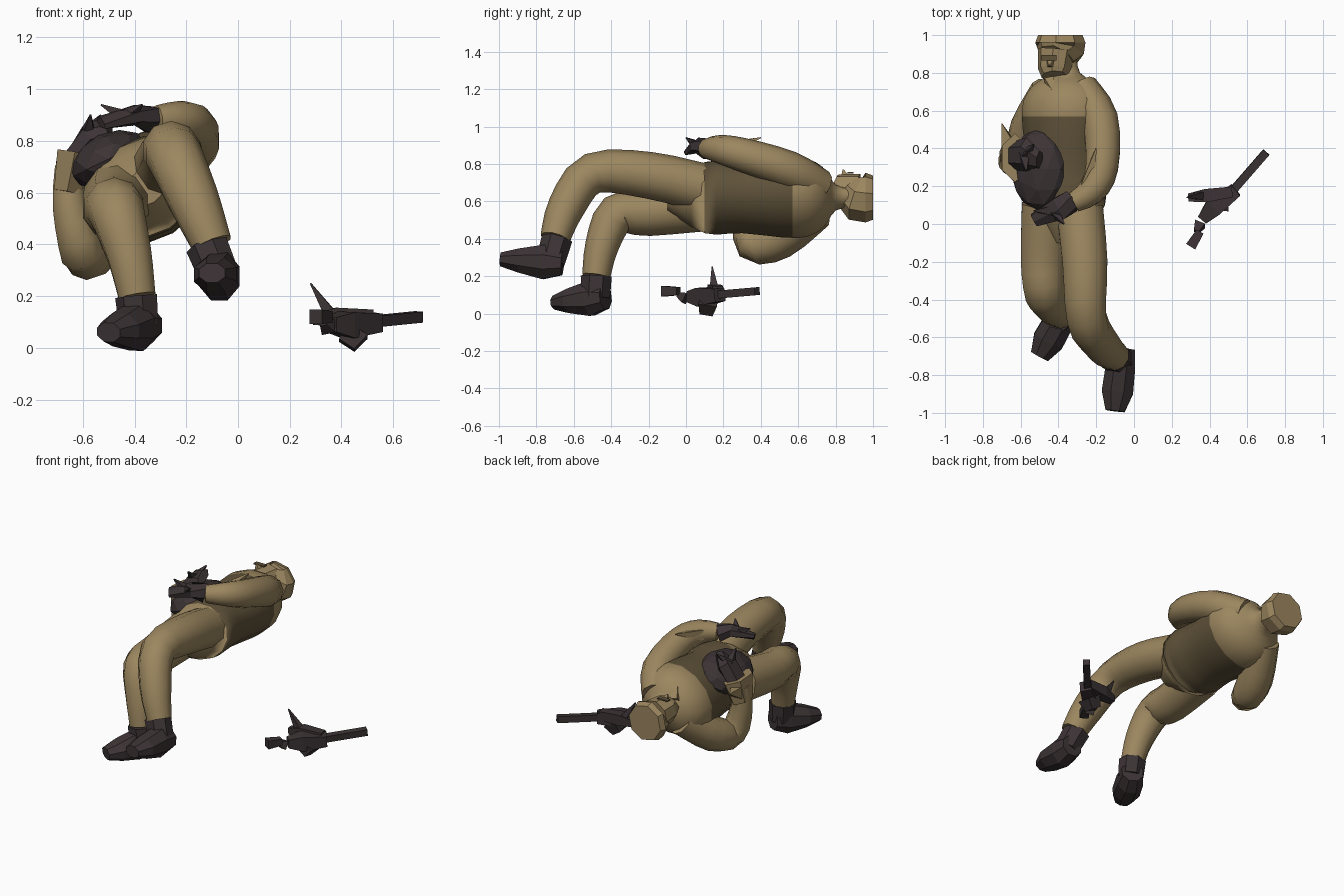
import bpy, bmesh, math
from mathutils import Vector, Matrix

cube = bpy.data.objects.get("Cube")
if cube:
    bpy.data.objects.remove(cube, do_unlink=True)


def material(name, rgb):
    mat = bpy.data.materials.new(name)
    mat.use_nodes = True
    mat.diffuse_color = (*rgb, 1)
    shader = mat.node_tree.nodes["Principled BSDF"]
    shader.inputs["Base Color"].default_value = mat.diffuse_color
    return mat


TAN = material("tan cloth", (.33, .24, .115))
VEST = material("dark tan cloth", (.115, .085, .042))
DARK = material("dark leather", (.045, .033, .035))


def refine(rows, steps):
    """Add rings along a smooth curve through the given ones."""
    last = len(rows) - 1
    refined = []
    for i in range(last):
        start, end = rows[i], rows[i + 1]
        leave = (end - rows[max(i - 1, 0)]) / 2
        arrive = (rows[min(i + 2, last)] - start) / 2
        for step in range(steps):
            t = step / steps
            s = 1 - t
            refined.append(start * (1 + 2 * t) * s * s + leave * t * s * s
                           + end * (1 + 2 * s) * t * t - arrive * t * t * s)
    return refined + [rows[last]]


def loft(name, mat, rings, sides=10, roll=0, steps=1):
    """Skin rings of (x, y, z, width, optional depth) square to their path."""
    rows = [Vector((*ring, ring[-1])[:5]) for ring in rings]
    rows = refine(rows, steps)
    points = [row.to_3d() for row in rows]
    last = len(rows) - 1
    bm = bmesh.new()
    loops = []
    for i, (point, row) in enumerate(zip(points, rows)):
        along = (points[min(i + 1, last)] - points[max(i - 1, 0)]).normalized()
        hint = Vector((0, 1, 0)) if abs(along.x) > .9 else Vector((1, 0, 0))
        side = (hint - along * hint.dot(along)).normalized()
        side = Matrix.Rotation(math.radians(roll), 3, along) @ side
        up = along.cross(side)
        angles = [math.tau * (k + .5) / sides for k in range(sides)]
        loops.append([bm.verts.new(point + side * math.cos(a) * row[3] + up * math.sin(a) * row[4])
                      for a in angles])
    for lower, upper in zip(loops, loops[1:]):
        for k in range(sides):
            bm.faces.new((lower[k - 1], lower[k], upper[k], upper[k - 1]))
    bm.faces.new(reversed(loops[0]))
    bm.faces.new(loops[-1])
    mesh = bpy.data.meshes.new(name)
    bm.to_mesh(mesh)
    bm.free()
    mesh.materials.append(mat)
    part = bpy.data.objects.new(name, mesh)
    bpy.context.collection.objects.link(part)
    if steps > 1:
        bpy.ops.object.select_all(action='DESELECT')
        part.select_set(True)
        bpy.context.view_layer.objects.active = part
        bpy.ops.object.shade_smooth_by_angle(angle=math.radians(50))
    return part


def spike(name, mat, base, tip, radius):
    loft(name, mat, [(*base, radius), (*tip, .004)], sides=4)


# Torso, rolled so that its left shoulder is raised
outline = ((-.1, .08), (.1, .22), (.3, .22), (.6, .25), (.73, .19), (.8, .08), (.9, .06))
torso = loft("torso", TAN, [(-.36, y, .62, width, width * .83) for y, width in outline],
             sides=14, roll=-32, steps=3)

# Vest band, cut cleanly around the torso
torso.data.materials.append(VEST)
hem, chest = .1, .57
bm = bmesh.new()
bm.from_mesh(torso.data)
for y in (hem, chest):
    bmesh.ops.bisect_plane(bm, geom=bm.verts[:] + bm.edges[:] + bm.faces[:],
                           plane_co=(0, y, 0), plane_no=(0, 1, 0))
for face in bm.faces:
    if hem < face.calc_center_median().y < chest:
        face.material_index = 1
bm.to_mesh(torso.data)
bm.free()

# Legs
loft("left_leg", TAN, [(-.29, .1, .67, .13), (-.26, -.2, .74, .125), (-.25, -.5, .75, .11),
                       (-.17, -.64, .57, .1), (-.1, -.7, .4, .08)], steps=3)
loft("right_leg", TAN, [(-.46, .1, .58, .14), (-.48, -.2, .54, .125), (-.47, -.37, .53, .11),
                        (-.42, -.45, .36, .09), (-.39, -.48, .2, .075)], steps=3)


def boot(name, ankle, heel, toe):
    """Foot tapering from heel to toe, with a short ankle shaft."""
    heel, toe = Vector(heel), Vector(toe)
    shape = ((0, .07, .07), (.3, .085, .1), (.7, .09, .07), (1, .055, .04))
    loft(name, DARK, [(*heel.lerp(toe, t), width, depth) for t, width, depth in shape], sides=8)
    loft(name + "_shaft", DARK, [(*ankle, .085), (*heel.lerp(toe, .2), .08)], sides=7)


boot("left_boot", (-.12, -.69, .4), (-.06, -.66, .27), (-.1, -.99, .29))
boot("right_boot", (-.39, -.48, .2), (-.35, -.43, .09), (-.5, -.7, .06))

# Arms
loft("left_arm", TAN, [(-.28, .72, .68, .09), (-.18, .55, .77, .1), (-.17, .3, .85, .09),
                       (-.23, .17, .88, .075), (-.35, .1, .88, .05)], steps=3)
loft("right_arm", TAN, [(-.45, .7, .55, .1), (-.55, .5, .4, .11), (-.6, .35, .37, .09),
                        (-.65, .33, .55, .07), (-.65, .35, .7, .06)], steps=3)

# Torn sleeve ends
loft("right_sleeve_end", TAN, [(-.66, .34, .6, .06, .09), (-.63, .35, .75, .08, .13)], sides=6)
spike("right_sleeve_point", TAN, (-.66, .4, .68), (-.7, .53, .72), .06)
spike("left_sleeve_point", TAN, (-.25, .2, .88), (-.2, .4, .94), .05)

# Gloves with pointed fingers
loft("left_glove", DARK, [(-.33, .12, .88, .06), (-.4, .08, .9, .07, .04),
                          (-.53, .02, .87, .04, .02)], sides=6)
loft("right_glove", DARK, [(-.63, .36, .73, .05, .08), (-.57, .37, .82, .05, .09),
                           (-.5, .34, .86, .03, .06)], sides=6)
for tip in ((-.37, 0, .94), (-.53, .07, .94)):
    spike("left_finger", DARK, (-.43, .07, .89), tip, .04)
for tip in ((-.57, .28, .9), (-.53, .42, .9)):
    spike("right_finger", DARK, (-.58, .36, .82), tip, .04)

# Dark pouch over the belly
bpy.ops.mesh.primitive_ico_sphere_add(subdivisions=2, radius=1, location=(-.5, .29, .73),
                                      rotation=(0, math.radians(-25), 0))
pouch = bpy.context.object
pouch.name = "belly_pouch"
pouch.scale = (.16, .22, .1)
pouch.data.materials.append(DARK)

# Head and cap
loft("head", TAN, [(-.42, .78, .68, .07), (-.42, .82, .66, .09), (-.41, .92, .65, .1)],
     sides=8, roll=12)
loft("cap", TAN, [(-.41, .88, .65, .1), (-.39, .92, .62, .13), (-.39, .96, .62, .135),
                  (-.39, 1, .62, .12)], sides=8, roll=12)
spike("nose", TAN, (-.44, .85, .73), (-.45, .84, .77), .03)
loft("eye_band", VEST, [(-.45, .88, .748, .055, .022), (-.45, .88, .756, .055, .022)], sides=4)

# Collar flaps meeting at the throat
for x in (-.45, -.35):
    spike("collar_flap", TAN, (x, .76, .7), (-.41, .67, .8), .035)

# Rifle lying apart
rifle = {
    "barrel": [(.5, .15, .1, .03), (.7, .38, .12, .03)],
    "body": [(.36, .02, .09, .04), (.42, .09, .09, .07), (.54, .18, .1, .05)],
    "grip": [(.35, 0, .08, .04), (.33, -.04, .1, .02)],
    "stock": [(.35, -.04, .12, .03), (.3, -.12, .12, .04)],
    "side": [(.52, .17, .12, .04), (.38, .15, .12, .05), (.29, .14, .11, .03)],
    "magazine": [(.46, .12, .07, .07), (.42, .11, .01, .05)],
}
for part_name, rings in rifle.items():
    loft("rifle_" + part_name, DARK, rings, sides=4)
spike("rifle_bolt", DARK, (.35, .15, .14), (.28, .14, .25), .03)
